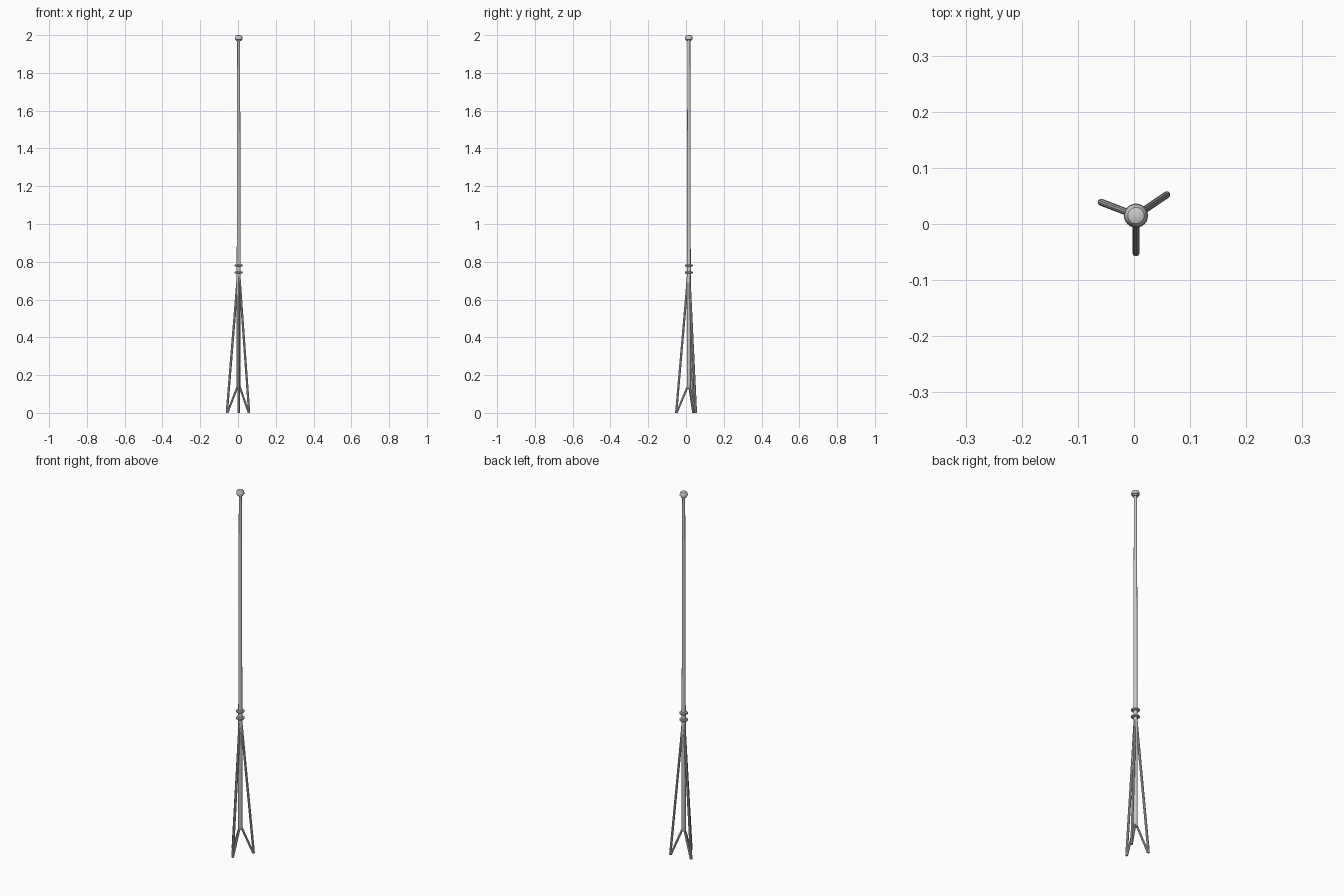
import bpy, bmesh, math
from mathutils import Vector

if "Cube" in bpy.data.objects:
    bpy.data.objects.remove(bpy.data.objects["Cube"])

CX, CY = 0.0035, 0.015         # pole axis


def smooth(ob):
    bpy.ops.object.select_all(action='DESELECT')
    ob.select_set(True)
    bpy.context.view_layer.objects.active = ob
    bpy.ops.object.shade_smooth_by_angle(angle=math.radians(35))


def lathe(name, profile, sides=24):
    """Spin an (r, z) profile round the pole axis."""
    bm = bmesh.new()
    vs = [bm.verts.new((r, 0, z)) for r, z in profile]
    es = [bm.edges.new(p) for p in zip(vs, vs[1:])]
    bmesh.ops.spin(bm, geom=vs + es, axis=(0, 0, 1), cent=(0, 0, 0),
                   angle=2 * math.pi, steps=sides)
    bmesh.ops.remove_doubles(bm, verts=bm.verts, dist=1e-5)
    bmesh.ops.recalc_face_normals(bm, faces=bm.faces)
    me = bpy.data.meshes.new(name)
    bm.to_mesh(me)
    bm.free()
    ob = bpy.data.objects.new(name, me)
    ob.location = (CX, CY, 0)
    bpy.context.collection.objects.link(ob)
    smooth(ob)


def tube(name, points, radius):
    """Round rod through the given points."""
    cu = bpy.data.curves.new(name, 'CURVE')
    cu.dimensions = '3D'
    cu.bevel_depth = radius
    cu.bevel_resolution = 3
    cu.use_fill_caps = True
    sp = cu.splines.new('POLY')
    sp.points.add(len(points) - 1)
    for p, co in zip(sp.points, points):
        p.co = (*co, 1)
    ob = bpy.data.objects.new(name, cu)
    bpy.context.collection.objects.link(ob)
    bpy.ops.object.select_all(action='DESELECT')
    ob.select_set(True)
    bpy.context.view_layer.objects.active = ob
    bpy.ops.object.convert(target='MESH')
    smooth(bpy.context.view_layer.objects.active)


# Slightly tapering centre pole
lathe("pole", [(0, 0.13), (0.0095, 0.13), (0.0105, 0.135), (0.0105, 0.72),
               (0.0075, 1.975), (0, 1.975)])

# Two collar rings above the legs
for i, z in enumerate((0.743, 0.780)):
    lathe(f"collar_{i + 1}", [(0.006, z - 0.005), (0.019, z - 0.005), (0.0215, z - 0.002),
                              (0.0215, z + 0.002), (0.019, z + 0.005), (0.006, z + 0.005)])

# Domed cap with its widest rim low down
lathe("top_cap", [(0, 1.968), (0.0145, 1.968), (0.0155, 1.975), (0.020, 1.977), (0.0205, 1.982),
                  (0.0185, 1.991), (0.0145, 1.997), (0.007, 1.9995), (0, 2.0)])

# Three legs, each with a brace running back up to the pole
for name, deg in (("front", -90), ("left", 159), ("right", 34)):
    d = Vector((math.cos(math.radians(deg)), math.sin(math.radians(deg)), 0))

    def at(r, z):
        return Vector((CX, CY, z)) + d * r

    tube(name + "_leg", [at(0.004, 0.73), at(0.066, 0.012), at(0.0665, 0.0)], 0.0062)
    tube(name + "_brace", [at(0.004, 0.145), at(0.061, 0.008), at(0.063, 0.0)], 0.0055)
